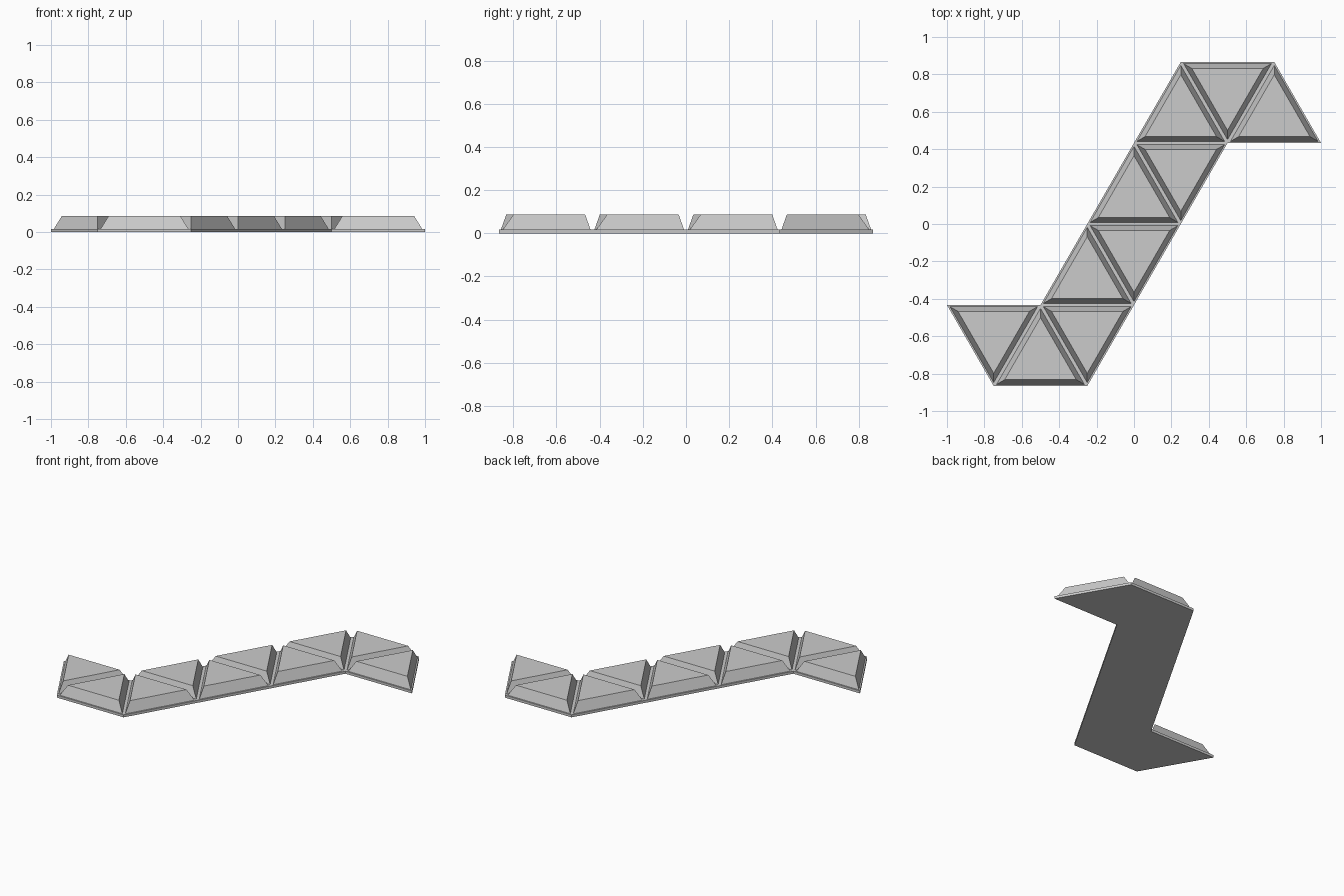
import bpy
import bmesh
import math
from mathutils import Vector

default_cube = bpy.data.objects.get("Cube")
if default_cube:
    bpy.data.objects.remove(default_cube, do_unlink=True)

EDGE = 0.5                          # side of one triangle cell
ROW = EDGE * math.sqrt(3) / 2       # height of one row of cells
BASE_TOP, TILE_TOP = 0.017, 0.087
FOOT_INSET, TOP_INSET = 0.009, 0.034

grey = bpy.data.materials.new("plain grey")
grey.use_nodes = True
colour = (0.6, 0.6, 0.6, 1)
grey.diffuse_color = colour
grey.node_tree.nodes["Principled BSDF"].inputs["Base Color"].default_value = colour


def prism(name, lower, upper, z0, z1):
    """Closed solid between two matching outlines, listed anticlockwise."""
    bm = bmesh.new()
    low = [bm.verts.new((p.x, p.y, z0)) for p in lower]
    top = [bm.verts.new((p.x, p.y, z1)) for p in upper]
    bm.faces.new(low[::-1])
    bm.faces.new(top)
    n = len(low)
    for i in range(n):
        j = (i + 1) % n
        bm.faces.new((low[i], low[j], top[j], top[i]))
    mesh = bpy.data.meshes.new(name)
    bm.to_mesh(mesh)
    bm.free()
    mesh.materials.append(grey)
    obj = bpy.data.objects.new(name, mesh)
    bpy.context.collection.objects.link(obj)
    return obj


def triangle(centre_x, row, points_up, inset):
    """Equilateral cell with its sides moved inward by inset."""
    inradius = ROW / 3
    centre_y = row * ROW + (inradius if points_up else 2 * inradius)
    radius = 2 * (inradius - inset)
    start = math.pi / 2 if points_up else -math.pi / 2
    return [Vector((centre_x + radius * math.cos(start + k * math.tau / 3),
                    centre_y + radius * math.sin(start + k * math.tau / 3)))
            for k in range(3)]


# Thin Z-shaped base sheet, the second half being the first turned half round
half = [Vector((-1, -ROW)), Vector((-0.75, -2 * ROW)),
        Vector((-0.25, -2 * ROW)), Vector((0.5, ROW))]
outline = half + [-p for p in half]
prism("base_sheet", outline, outline, 0, BASE_TOP)

# Bevelled tiles of the lower half: centre x, row, pointing up
cells = [(-0.75, -2, False), (-0.5, -2, True), (-0.25, -2, False),
         (-0.25, -1, True), (0, -1, False)]
# The upper half is the same set turned half round
cells += [(-x, -row - 1, not up) for x, row, up in cells]

for i, cell in enumerate(cells, 1):
    prism(f"bevelled_tile_{i}", triangle(*cell, FOOT_INSET),
          triangle(*cell, TOP_INSET), BASE_TOP, TILE_TOP)
